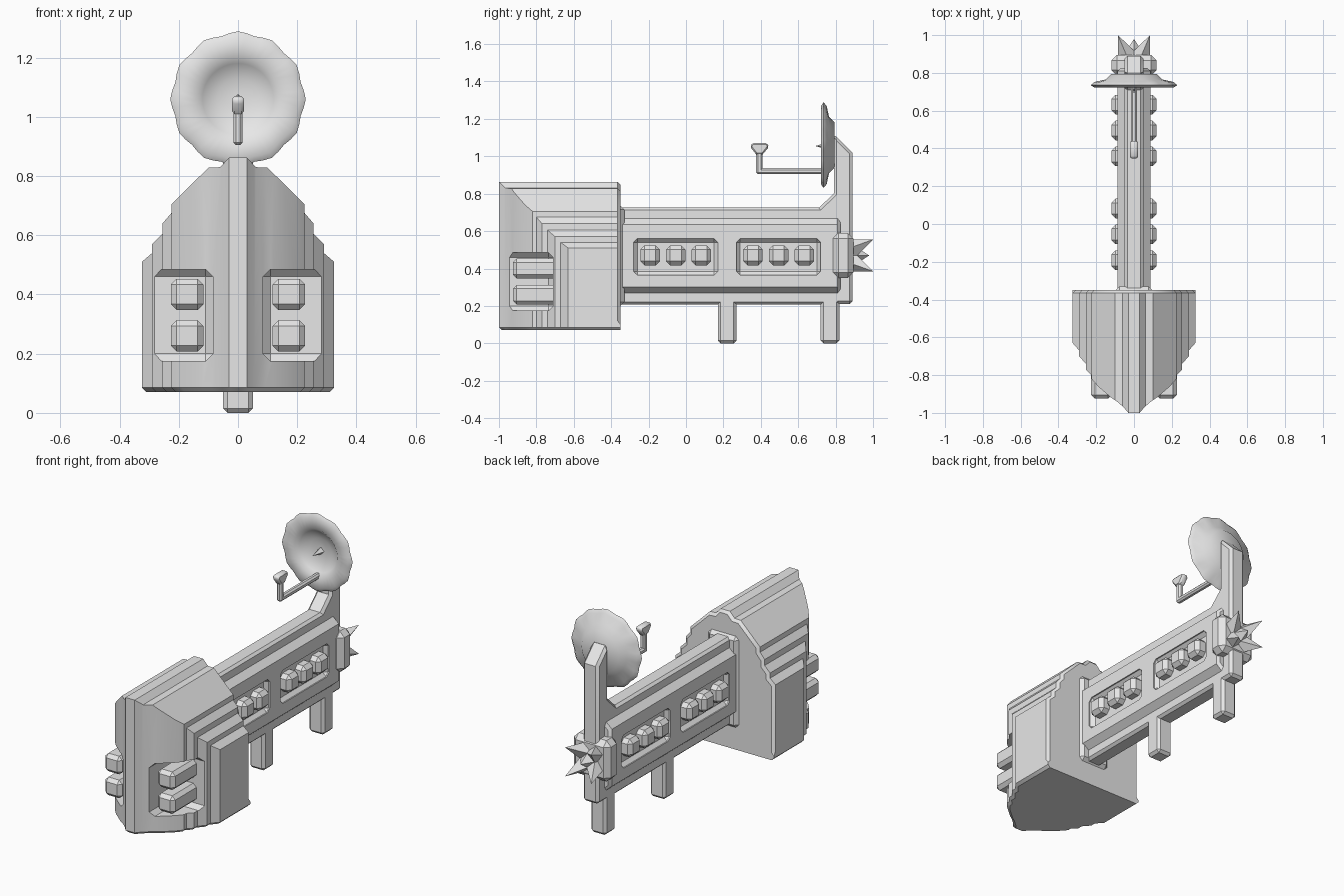
import bpy, bmesh, math
from mathutils import Vector

cube = bpy.data.objects.get("Cube")
if cube:
    bpy.data.objects.remove(cube, do_unlink=True)

GREY = (0.8, 0.8, 0.8, 1)
mat = bpy.data.materials.new("plain grey")
mat.use_nodes = True
mat.diffuse_color = GREY
mat.node_tree.nodes["Principled BSDF"].inputs["Base Color"].default_value = GREY


def finish(name, bm, angle=35):
    bmesh.ops.recalc_face_normals(bm, faces=bm.faces)
    mesh = bpy.data.meshes.new(name)
    bm.to_mesh(mesh)
    bm.free()
    mesh.materials.append(mat)
    ob = bpy.data.objects.new(name, mesh)
    bpy.context.collection.objects.link(ob)
    smooth(ob, angle)
    return ob


def smooth(ob, angle=35):
    bpy.ops.object.select_all(action='DESELECT')
    ob.select_set(True)
    bpy.context.view_layer.objects.active = ob
    bpy.ops.object.shade_smooth_by_angle(angle=math.radians(angle))


def prism(name, pts, axis, a, b, bevel=0.015):
    """Extrude a profile along an axis from a to b and bevel the square edges."""
    place = {'X': lambda u, v, w: (w, u, v),
             'Y': lambda u, v, w: (u, w, v),
             'Z': lambda u, v, w: (u, v, w)}[axis]
    bm = bmesh.new()
    ends = [[bm.verts.new(place(u, v, w)) for u, v in pts] for w in (a, b)]
    for ring in ends:
        bm.faces.new(ring)
    n = len(pts)
    for i in range(n):
        j = (i + 1) % n
        bm.faces.new((ends[0][i], ends[0][j], ends[1][j], ends[1][i]))
    bmesh.ops.recalc_face_normals(bm, faces=bm.faces)
    if bevel:
        sharp = [e for e in bm.edges if e.calc_face_angle(0) > 1.0]
        bmesh.ops.bevel(bm, geom=sharp, offset=bevel, segments=1,
                        affect='EDGES', clamp_overlap=True)
    return finish(name, bm)


def box(name, lo, hi, bevel=0.015):
    rect = [(lo[0], lo[1]), (hi[0], lo[1]), (hi[0], hi[1]), (lo[0], hi[1])]
    return prism(name, rect, 'Z', lo[2], hi[2], bevel)


def side_box(name, s, x0, x1, lo, hi, bevel=0.015):
    """Box on the side s (+1 left, -1 right), given by x range and (y, z) corners."""
    xa, xb = sorted((s * x0, s * x1))
    return box(name, (xa, *lo), (xb, *hi), bevel)


def mirrored(half):
    return half + [(-u, v) for u, v in reversed(half)]


def boolean(ob, cutter, op):
    mod = ob.modifiers.new("cut", 'BOOLEAN')
    mod.object, mod.operation, mod.solver = cutter, op, 'EXACT'
    smooth_later = ob
    bpy.context.view_layer.objects.active = smooth_later
    bpy.ops.object.modifier_apply(modifier=mod.name)
    bpy.data.objects.remove(cutter, do_unlink=True)


SIDES = ((1, "left"), (-1, "right"))

# Head: stepped plan crossed with stepped front outline
plan = mirrored([(.325, .1), (.325, -.63), (.29, -.67), (.29, -.70), (.255, -.74),
                 (.255, -.77), (.225, -.80), (.225, -.82), (.19, -.86), (.155, -.89),
                 (.12, -.92), (.09, -.94), (.055, -.97), (.03, -1)])
outline = mirrored([(.4, -.1), (.4, .05), (.325, .12), (.325, .51), (.29, .54), (.29, .57),
                    (.255, .605), (.255, .64), (.225, .675), (.225, .705),
                    (.10, .828), (.06, .83), (.03, .863)])
head = prism("head", plan, 'Z', .07, 1.2)
boolean(head, prism("head_outline", outline, 'Y', -1.3, -.35), 'INTERSECT')
for s, side in SIDES:
    boolean(head, side_box("pocket", s, .085, .5, (-1.2, .175), (-.71, .485), .025), 'DIFFERENCE')
smooth(head)

# Barrels in the head pockets
for s, side in SIDES:
    for z, level in ((.26, "lower"), (.40, "upper")):
        side_box(f"{level}_{side}_barrel", s, .117, .227, (-.925, z - .053), (-.69, z + .053), .02)

# Hull with raised spine and keel
hull_half = [(.035, .208), (.05, .222), (.05, .268), (.087, .30),
             (.087, .635), (.05, .668), (.05, .712), (.035, .725)]
hull = prism("hull", mirrored(hull_half), 'Y', -.38, .825)
for s, side in SIDES:
    for y in (-.055, .495):
        boolean(hull, side_box("recess", s, .06, .3, (y - .225, .365), (y + .225, .56), .02), 'DIFFERENCE')
smooth(hull)
box("hull_collar", (-.098, -.37, .20), (.098, -.33, .735), .02)

# Side pods, three in each recess
for s, side in SIDES:
    for group, y in (("front", -.055), ("rear", .495)):
        for i in (-1, 0, 1):
            c = y + i * .137
            side_box(f"{group}_{side}_pod_{i + 2}", s, .03, .12,
                     (c - .052, .417), (c + .052, .523), .022)

# Mast with gusset and sloped top
mast = [(.70, .21), (.89, .21), (.89, 1.02), (.79, 1.12), (.79, .80), (.70, .715)]
prism("mast", mast, 'X', -.05, .05)

# Legs
for name, y in (("front_leg", .22), ("rear_leg", .77)):
    box(name, (-.05, y - .05, 0), (.05, y + .05, .25))

# Engine block with a burst of spikes
box("engine_block", (-.12, .785, .35), (.12, .895, .59), .03)


def spike(name, base, tip, radius):
    bm = bmesh.new()
    base, tip = Vector(base), Vector(tip)
    axis = tip - base
    bmesh.ops.create_cone(bm, cap_ends=True, segments=4, radius1=radius, radius2=0, depth=axis.length)
    turn = axis.to_track_quat('Z', 'Y').to_matrix()
    for v in bm.verts:
        v.co = turn @ v.co + (base + tip) / 2
    finish(name, bm, 20)


for sx, side in SIDES:
    for sz, level in ((1, "upper"), (-1, "lower")):
        spike(f"{level}_{side}_spike", (sx * .03, .87, .47 + sz * .03),
              (sx * .085, 1, .47 + sz * .085), .06)
spike("centre_spike", (0, .87, .47), (0, .98, .47), .07)

# Dish: lathed bowl with a scalloped rim
rings = [(.02, .768), (.07, .765), (.12, .742), (.14, .724), (.205, .722),
         (.224, .735), (.205, .752), (.15, .765), (.12, .795)]
SEG = 48
bm = bmesh.new()
loops = []
for r, y in rings:
    wave = .022 if r > .2 else 0
    loop = []
    for k in range(SEG):
        a = 2 * math.pi * k / SEG
        rr = r * (1 + wave * math.cos(12 * a))
        loop.append(bm.verts.new((rr * math.sin(a), y, 1.06 + rr * math.cos(a))))
    loops.append(loop)
for p, q in zip(loops, loops[1:]):
    for k in range(SEG):
        j = (k + 1) % SEG
        bm.faces.new((p[k], p[j], q[j], q[k]))
bm.faces.new(loops[0])
bm.faces.new(loops[-1])
finish("dish", bm, 50)
spike("dish_tip", (0, .77, 1.055), (0, .69, 1.055), .022)

# Receiver arm with a flared head
box("receiver_arm", (-.016, .375, .905), (.016, .75, .937), .009)
box("receiver_post", (-.016, .375, .905), (.016, .41, 1.04), .009)
flare = [(.375, 1.01), (.41, 1.01), (.443, 1.05), (.435, 1.07), (.352, 1.07), (.344, 1.05)]
prism("receiver_head", flare, 'X', -.02, .02, .008)
